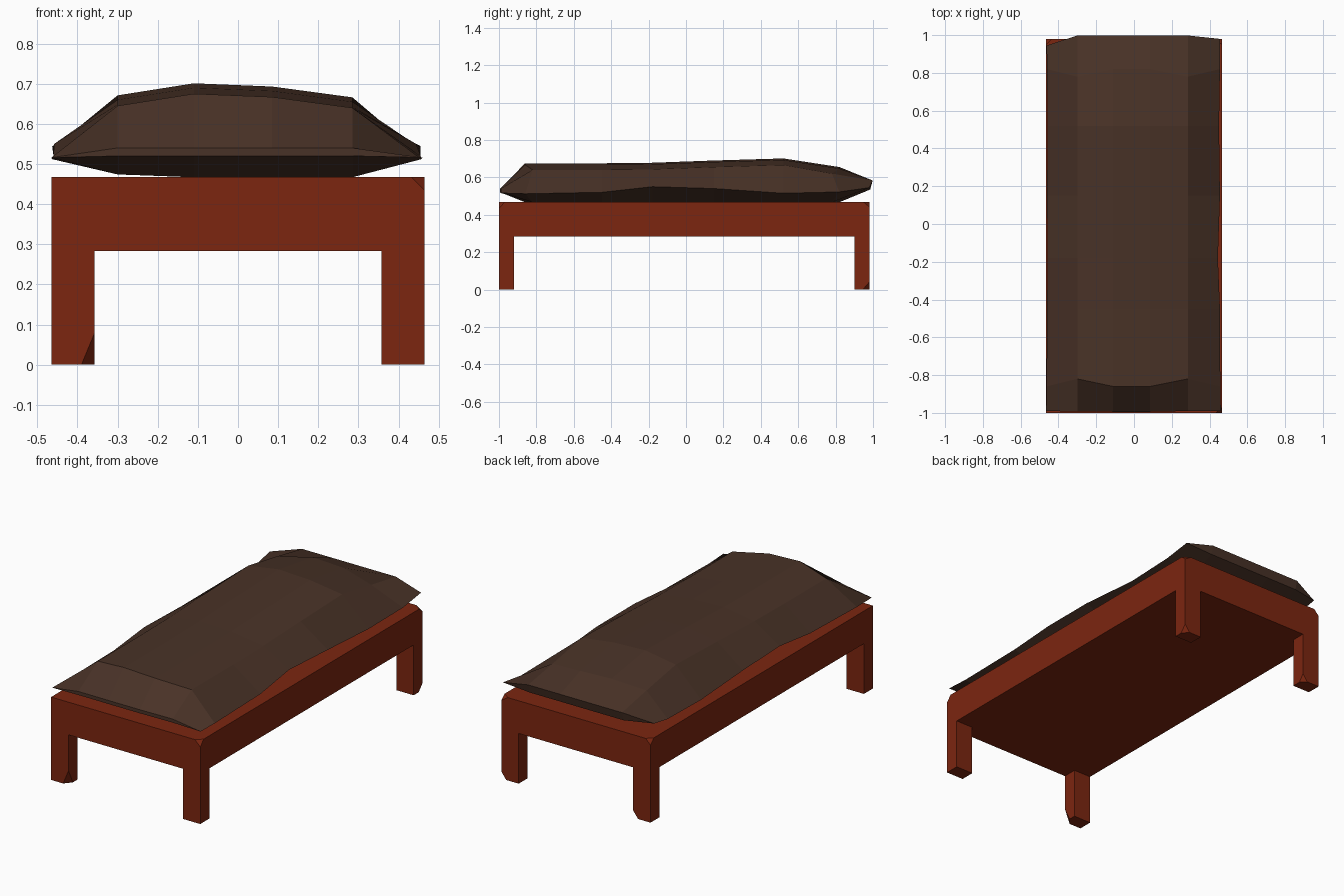
import bpy, bmesh
from mathutils import Vector

if "Cube" in bpy.data.objects:
    bpy.data.objects.remove(bpy.data.objects["Cube"])


def material(name, rgb):
    m = bpy.data.materials.new(name)
    m.diffuse_color = (*rgb, 1.0)
    m.use_nodes = True
    m.node_tree.nodes["Principled BSDF"].inputs["Base Color"].default_value = m.diffuse_color
    return m


def add_object(name, bm, mat):
    bmesh.ops.recalc_face_normals(bm, faces=bm.faces[:])
    me = bpy.data.meshes.new(name)
    bm.to_mesh(me)
    bm.free()
    me.materials.append(mat)
    ob = bpy.data.objects.new(name, me)
    bpy.context.collection.objects.link(ob)
    return ob


red_wood = material("red brown wood", (0.2, 0.019, 0.005))
brown_cloth = material("dark brown cloth", (0.066, 0.032, 0.02))

# Bed frame: solid slab with four legs drawn down from its corners
X, Y0, Y1, LOW, TOP = 0.465, -1.0, 0.98, 0.283, 0.467
IX, IY0, IY1 = 0.357, -0.92, 0.90
bm = bmesh.new()
bmesh.ops.create_cube(bm, size=1)
for v in bm.verts:
    v.co = (X if v.co.x > 0 else -X, Y1 if v.co.y > 0 else Y0,
            TOP if v.co.z > 0 else LOW)
for co, no in (((-IX, 0, 0), (1, 0, 0)), ((IX, 0, 0), (1, 0, 0)),
               ((0, IY0, 0), (0, 1, 0)), ((0, IY1, 0), (0, 1, 0))):
    bmesh.ops.bisect_plane(bm, geom=bm.verts[:] + bm.edges[:] + bm.faces[:],
                           plane_co=co, plane_no=no)
feet = []
for f in bm.faces:
    c = f.calc_center_median()
    if c.z < LOW + 0.001 and abs(c.x) > IX and not IY0 < c.y < IY1:
        feet.append(f)
for f in bmesh.ops.extrude_discrete_faces(bm, faces=feet)["faces"]:
    for v in f.verts:
        v.co.z = 0
bmesh.ops.dissolve_limit(bm, angle_limit=0.01, verts=bm.verts[:], edges=bm.edges[:])


# Chipped corners: cut one vertex off, with a separate length on each axis
def chip(corner, size):
    corner = Vector(corner)
    v = min(bm.verts, key=lambda w: (w.co - corner).length)
    bmesh.ops.bevel(bm, geom=[v], offset=0.02, offset_type='OFFSET',
                    segments=1, profile=0.5, affect='VERTICES')
    for w in bm.verts:
        d = w.co - corner
        if 0.0001 < d.length < 0.05:
            a = max(range(3), key=lambda i: abs(d[i]))
            w.co = corner
            w.co[a] += size[a] if d[a] > 0 else -size[a]


chip((-IX, Y0, 0), (0.033, 0.04, 0.08))
chip((X, Y0, TOP), (0.033, 0.03, 0.033))
chip((X, Y1, TOP), (0.04, 0.03, 0.025))
chip((X, Y1, 0), (0.03, 0.035, 0.04))
chip((-X, Y1, TOP), (0.03, 0.03, 0.03))
chip((-IX, Y1, 0), (0.03, 0.03, 0.04))
add_object("bed_frame", bm, red_wood)

# Mattress: soft pillow of a top and a bottom sheet meeting at a pinched rim
ys = [-0.99, -0.86, -0.45, -0.18, 0.15, 0.52, 0.82, 0.98]
left_x = [-0.465, -0.463, -0.46, -0.458, -0.46, -0.458, -0.46, -0.463]
right_x = [0.46, 0.457, 0.455, 0.444, 0.455, 0.45, 0.455, 0.455]
inner_x = [-0.30, -0.11, 0.085, 0.285]
rim_z = [0.516, 0.512, 0.52, 0.55, 0.54, 0.515, 0.522, 0.545]
crown = [0.645, 0.675, 0.667, 0.64]
swell = [0, 0, 0, 0.003, 0.015, 0.026, -0.02, 0]
end_bulge = [0.003, 0.004, 0.004, 0.0]


def sheet_point(i, j, top):
    first, last = i == 0, i == len(ys) - 1
    if j in (0, 5):
        y = 0.945 if last and j == 0 else ys[i]
        return ((left_x if j == 0 else right_x)[i], y, rim_z[i])
    x, y, k = inner_x[j - 1], ys[i], j - 1
    outer = k in (0, 3)
    if first:
        return (x, y - end_bulge[k], 0.54 if top else 0.52)
    if last:
        return (x, 0.998 if top else 0.985, 0.583 if top else 0.535)
    if i in (1, len(ys) - 2) and outer:
        y += 0.04 if i == 1 else -0.04
    z = crown[k] + swell[i] if top else (0.474 if k == 0 else 0.467)
    return (x, y, z)


bm = bmesh.new()
grids = []
for top in (True, False):
    g = [[bm.verts.new(sheet_point(i, j, top)) for j in range(6)]
         for i in range(len(ys))]
    for i in range(len(ys) - 1):
        for j in range(5):
            bm.faces.new((g[i][j], g[i][j + 1], g[i + 1][j + 1], g[i + 1][j]))
    grids.append(g)
# Narrow end strips between the sheets; their side edges are welded
a, b = grids
for i in (0, -1):
    for j in range(5):
        bm.faces.new((a[i][j], a[i][j + 1], b[i][j + 1], b[i][j]))
bmesh.ops.remove_doubles(bm, verts=bm.verts[:], dist=0.0005)
add_object("mattress", bm, brown_cloth)
